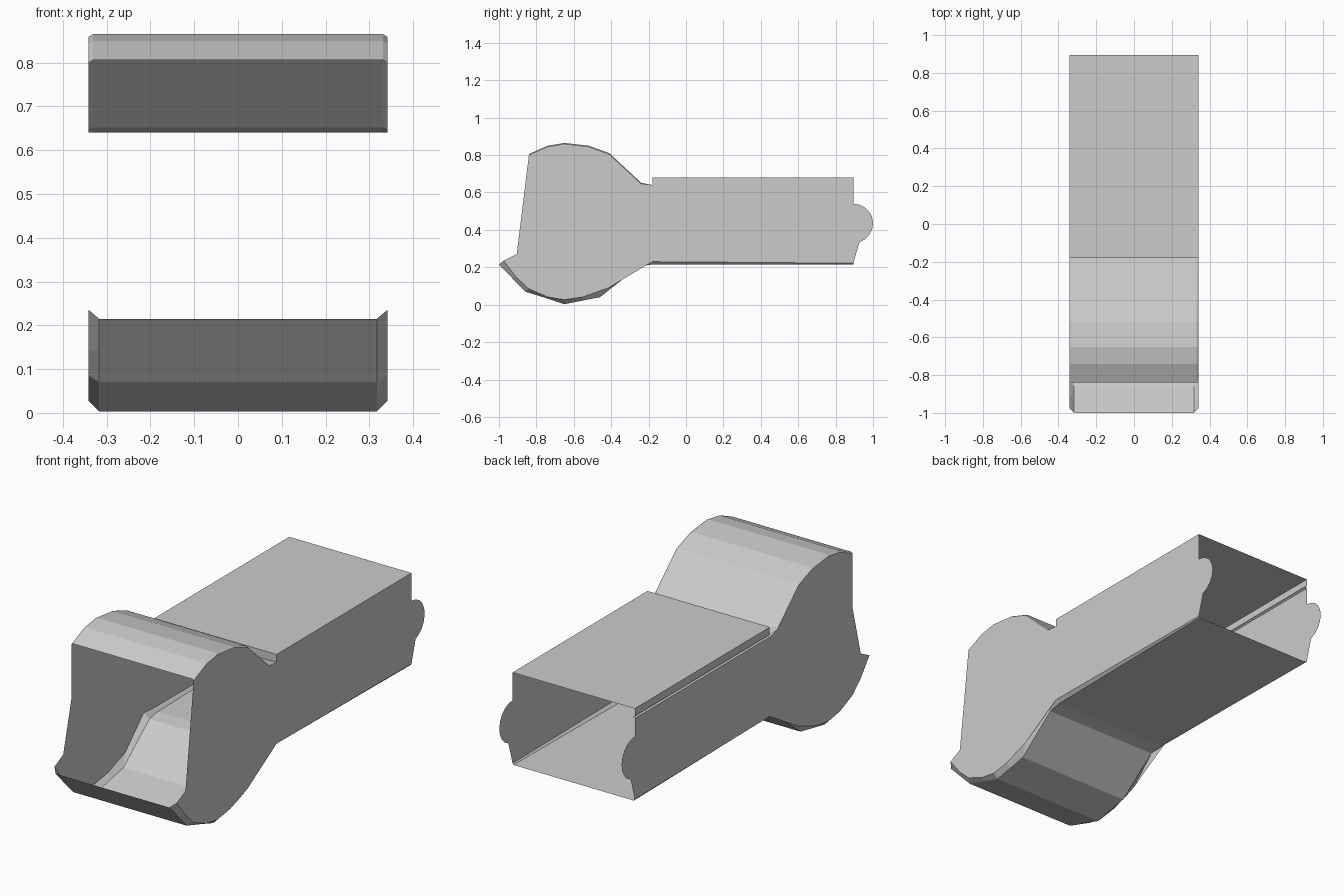
import bpy, bmesh, math

if "Cube" in bpy.data.objects:
    bpy.data.objects.remove(bpy.data.objects["Cube"])

W = 0.341      # half width at the side walls
END = 0.895    # open back end of the sleeve


def make_mesh(name, build):
    bm = bmesh.new()
    build(bm)
    bmesh.ops.remove_doubles(bm, verts=bm.verts, dist=0.0005)
    me = bpy.data.meshes.new(name)
    bm.to_mesh(me)
    bm.free()
    ob = bpy.data.objects.new(name, me)
    bpy.context.collection.objects.link(ob)
    return ob


def strip(name, a, b):
    """Ruled sheet between two equally long 3D lines."""
    def build(bm):
        va = [bm.verts.new(p) for p in a]
        vb = [bm.verts.new(p) for p in b]
        for i in range(len(a) - 1):
            bm.faces.new((va[i], va[i + 1], vb[i + 1], vb[i]))
    return make_mesh(name, build)


def panel(name, x, outline):
    def build(bm):
        f = bm.faces.new([bm.verts.new((x, y, z)) for y, z in outline])
        bmesh.ops.triangulate(bm, faces=[f])
    return make_mesh(name, build)


def mirror(line):
    return [(-x, y, z) for x, y, z in line]


# Bottom sheet: (half width, y, z) from the front lip to the back end
bottom = [(.317, -1, .215), (.317, -.93, .1425), (.317, -.86, .07),
          (.317, -.755, .0375), (.317, -.65, .003), (.317, -.555, .0215),
          (.317, -.46, .04), (.319, -.25, .205), (.322, -.18, .215), (.336, END, .215)]
# Lower edge of the side walls, a little above the sheet
wall_low = [(-.975, .235), (-.905, .145), (-.84, .085), (-.74, .042), (-.65, .027),
            (-.55, .042), (-.41, .092), (-.265, .235), (-.18, .23), (END, .222)]
strip("bottom_sheet", bottom, mirror(bottom))

# Top sheet: curved hood, riser, then flat cover
hood = [(-.84, .806), (-.74, .85), (-.65, .865), (-.52, .85),
        (-.41, .81), (-.24, .652), (-.18, .64)]
hood_edge = [(.331, y, z) for y, z in hood]
strip("top_hood", hood_edge, mirror(hood_edge))
cover = [(W, -.18, .64), (W, -.18, .68), (W, END, .68)]
strip("top_cover", cover, mirror(cover))
wall_hood = [(y, z - .006) for y, z in hood[:-1]] + [hood[-1]]

# Rounded locking tab at the back end of each wall
N = 10
tab = [(END + .105 * math.cos(t), .435 + .105 * math.sin(t))
       for t in (-math.pi / 2 + math.pi * i / N for i in range(N + 1))]
front_edge = [(-.79, .72), (-.905, .27)]

for side, label in ((1, "right"), (-1, "left")):
    # The left wall stops below a narrow fold
    if side == 1:
        back_top = [(END, .68), (-.18, .68), (-.18, .64)]
    else:
        back_top = [(END, .63), (-.18, .63)]
    outline = wall_low + tab + back_top + wall_hood[::-1][1:] + front_edge
    panel(label + "_wall", side * W, outline)
    # Bevelled corner strips joining sheets to the wall
    strip(label + "_bottom_bevel", [(side * x, y, z) for x, y, z in bottom],
          [(side * W, y, z) for y, z in wall_low])
    strip(label + "_hood_bevel", [(side * x, y, z) for x, y, z in hood_edge],
          [(side * W, y, z) for y, z in wall_hood])

# Folded glue seam along the top of the left wall
seam = [(-W, .63), (-.331, .636), (-W, .642), (-W, .68)]
strip("left_seam_fold", [(x, -.18, z) for x, z in seam], [(x, END, z) for x, z in seam])
